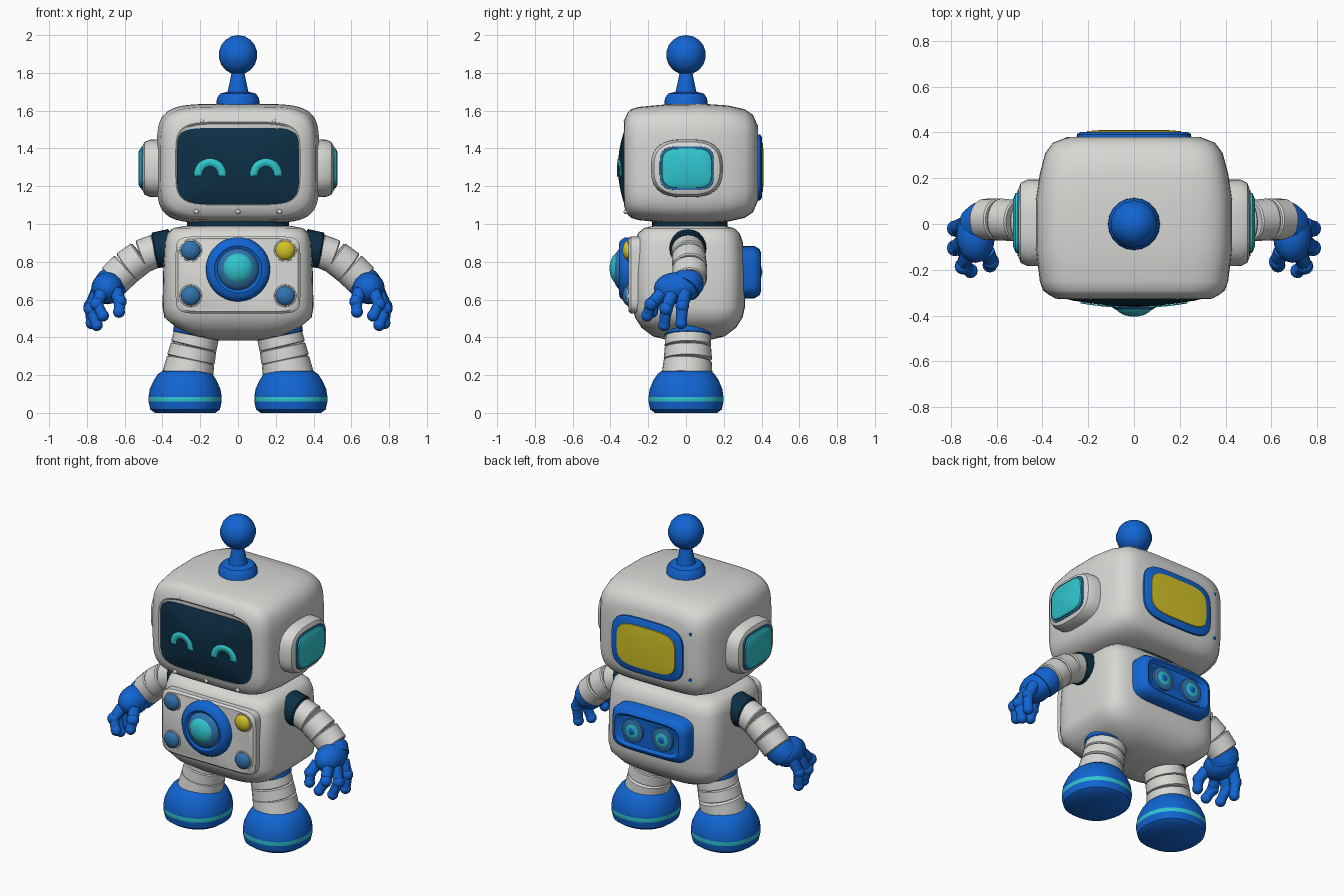
import bpy, bmesh, math
from mathutils import Vector, Matrix

cube = bpy.data.objects.get("Cube")
if cube:
    bpy.data.objects.remove(cube, do_unlink=True)


def material(name, r, g, b):
    m = bpy.data.materials.new(name)
    m.use_nodes = True
    m.diffuse_color = (r, g, b, 1)
    bsdf = next(n for n in m.node_tree.nodes if n.type == 'BSDF_PRINCIPLED')
    bsdf.inputs["Base Color"].default_value = (r, g, b, 1)
    bsdf.inputs["Roughness"].default_value = 0.5
    return m


WHITE = material("shell white", 0.68, 0.68, 0.66)
BLUE = material("bright blue", 0.006, 0.13, 0.65)
NAVY = material("dark navy", 0.004, 0.028, 0.06)
CYAN = material("glow cyan", 0.03, 0.56, 0.62)
YELLOW = material("yellow", 0.66, 0.54, 0.02)
STEEL = material("button blue", 0.03, 0.17, 0.42)


def finish(name, bm, mat, mirror=False):
    bmesh.ops.recalc_face_normals(bm, faces=bm.faces)
    me = bpy.data.meshes.new(name)
    bm.to_mesh(me)
    bm.free()
    me.materials.append(mat)
    me.shade_smooth()
    me.set_sharp_from_angle(angle=math.radians(40))
    ob = bpy.data.objects.new(name, me)
    bpy.context.collection.objects.link(ob)
    if mirror:
        mod = ob.modifiers.new("mirror", 'MIRROR')
        mod.use_mirror_merge = False
    return ob


def skin(bm, rings):
    loops = [[bm.verts.new(p) for p in ring] for ring in rings]
    n = len(loops[0])
    for a, b in zip(loops, loops[1:]):
        for i in range(n):
            j = (i + 1) % n
            bm.faces.new((a[i], a[j], b[j], b[i]))
    bm.faces.new(loops[0])
    bm.faces.new(loops[-1])


def loft(name, axis, sections, centre, n, mat, mirror=False, count=40):
    """Stack superellipse sections (position, half width, half height) on an axis."""
    def place(p, u, v):
        return {'X': (p, u, v), 'Y': (u, p, v), 'Z': (u, v, p)}[axis]

    def power(c):
        return math.copysign(abs(c) ** (2 / n), c)

    angles = [math.tau * (i + 0.5) / count for i in range(count)]
    bm = bmesh.new()
    skin(bm, [[place(p, centre[0] + hu * power(math.cos(a)), centre[1] + hv * power(math.sin(a)))
               for a in angles] for p, hu, hv in sections])
    return finish(name, bm, mat, mirror)


def add_tube(bm, points, radii, count=20):
    pts = [Vector(p) for p in points]
    rings = []
    for i, p in enumerate(pts):
        d = (pts[min(i + 1, len(pts) - 1)] - pts[max(i - 1, 0)]).normalized()
        side = d.cross(Vector((0, 1, 0))).normalized()
        up = side.cross(d)
        rings.append([p + radii[i] * (side * math.cos(math.tau * k / count)
                                      + up * math.sin(math.tau * k / count)) for k in range(count)])
    skin(bm, rings)


def add_ball(bm, centre, radii, u=16, v=10):
    mat = Matrix.Translation(centre) @ Matrix.Diagonal((*radii, 1))
    bmesh.ops.create_uvsphere(bm, u_segments=u, v_segments=v, radius=1, matrix=mat)


def limb(name, joints, radii, mat):
    """Ringed sleeve: one pinched segment between each pair of joints."""
    bm = bmesh.new()
    for a, b, ra, rb in zip(joints, joints[1:], radii, radii[1:]):
        a, b = Vector(a), Vector(b)
        add_tube(bm, [a.lerp(b, t) for t in (0, 0.07, 0.93, 1)],
                 [ra * 0.93, ra, rb, rb * 0.93])
    return finish(name, bm, mat, True)


def dome(name, x, z, y, r, depth, mat, back=False):
    s = 1 if back else -1
    arc = [math.radians(d) for d in (0, 20, 40, 60, 80)]
    secs = [(y - s * 0.02, r, r)] + [(y + s * depth * math.sin(a), r * math.cos(a), r * math.cos(a)) for a in arc]
    return loft(name, 'Y', secs, (x, z), 2, mat, count=24)


# Head shell with a raised rim round the screen
loft("head", 'Y', [(-0.318, 0.32, 0.21), (-0.328, 0.33, 0.22), (-0.325, 0.345, 0.235),
                   (-0.308, 0.375, 0.272), (-0.29, 0.398, 0.288), (-0.25, 0.412, 0.3),
                   (-0.1, 0.43, 0.314), (0.1, 0.43, 0.316), (0.22, 0.412, 0.308),
                   (0.31, 0.388, 0.288), (0.355, 0.355, 0.258), (0.38, 0.29, 0.2)],
     (0, 1.32), 5, WHITE, count=56)


# Domed screen and smiling eyes that follow its curve
SW, SH, SZ = 0.322, 0.208, 1.3


def screen_y(s):
    return -0.36 + 0.038 * s * s


loft("screen", 'Y', [(-0.31, SW, SH)] + [(screen_y(s), SW * s, SH * s)
     for s in (1, 0.9, 0.8, 0.65, 0.5, 0.35, 0.2, 0.05)], (0, SZ), 7, NAVY, count=56)

bm = bmesh.new()
rows = []
for i in range(17):
    a = math.radians(-8 + 196 * i / 16)
    row = []
    for r in (0.043, 0.064, 0.085):
        x, z = 0.148 + r * math.cos(a), 1.262 + r * math.sin(a)
        s = (abs(x / SW) ** 7 + abs((z - SZ) / SH) ** 7) ** (1 / 7)
        row.append(bm.verts.new((x, screen_y(s) - 0.004, z)))
    rows.append(row)
for p, q in zip(rows, rows[1:]):
    for k in range(2):
        bm.faces.new((p[k], p[k + 1], q[k + 1], q[k]))
eyes = finish("eyes", bm, CYAN, True)
solid = eyes.modifiers.new("thickness", 'SOLIDIFY')
solid.thickness = 0.006
solid.offset = 0

# Ear pods
loft("ear_pod", 'X', [(0.39, 0.19, 0.155), (0.465, 0.19, 0.152), (0.495, 0.175, 0.14),
                      (0.505, 0.15, 0.12)], (0.005, 1.295), 2.8, WHITE, True)
loft("ear_rim", 'X', [(0.49, 0.146, 0.118), (0.51, 0.144, 0.116)], (0.005, 1.295), 4, STEEL, True)
loft("ear_light", 'X', [(0.5, 0.135, 0.108), (0.518, 0.13, 0.104), (0.528, 0.105, 0.085)],
     (0.005, 1.295), 4, CYAN, True)

# Rear head window
loft("rear_window_frame", 'Y', [(0.35, 0.25, 0.175), (0.392, 0.25, 0.175), (0.402, 0.235, 0.16)],
     (0, 1.3), 4, BLUE)
loft("rear_window", 'Y', [(0.39, 0.212, 0.138), (0.406, 0.205, 0.132), (0.41, 0.15, 0.09)],
     (0, 1.3), 4, YELLOW)

# Small bolts on the head
for x, z in ((-0.19, 1.545), (0.19, 1.545), (-0.22, 1.065), (0, 1.065), (0.22, 1.065)):
    dome("face_bolt", x, z, -0.318, 0.013, 0.012, WHITE)
for z in (1.17, 1.46):
    loft("rear_rivet", 'Y', [(0.34, 0.01, 0.01), (0.378, 0.01, 0.01)], (-0.29, z), 6, BLUE, count=12)

# Antenna
bm = bmesh.new()
add_tube(bm, [(0, 0, z) for z in (1.61, 1.665, 1.69, 1.7, 1.74, 1.82)],
         [0.115, 0.112, 0.095, 0.055, 0.046, 0.03])
finish("antenna_stem", bm, BLUE)
bm = bmesh.new()
add_ball(bm, (0, 0, 1.895), (0.105,) * 3, 14, 9)
finish("antenna_ball", bm, BLUE)

# Torso and neck
loft("neck", 'Z', [(0.95, 0.27, 0.2), (1.05, 0.27, 0.2)], (0, 0.02), 3, NAVY)
loft("torso", 'Z', [(0.383, 0.1, 0.1), (0.405, 0.22, 0.19), (0.45, 0.325, 0.25), (0.505, 0.39, 0.285),
                    (0.56, 0.4, 0.297), (0.75, 0.396, 0.297), (0.9, 0.388, 0.287),
                    (0.95, 0.374, 0.27), (0.978, 0.345, 0.24), (0.99, 0.28, 0.19)],
     (0, 0.015), 5, WHITE, count=56)
loft("chest_panel", 'Y', [(-0.24, 0.33, 0.205), (-0.292, 0.33, 0.205), (-0.304, 0.318, 0.193)],
     (0, 0.73), 9, WHITE)

# Chest lamp and buttons
loft("lamp_ring", 'Y', [(-0.28, 0.17, 0.17), (-0.325, 0.17, 0.17), (-0.35, 0.15, 0.15),
                        (-0.356, 0.125, 0.125), (-0.345, 0.11, 0.11)], (0, 0.76), 2, BLUE)
dome("lamp_collar", 0, 0.76, -0.34, 0.112, 0.05, STEEL)
dome("lamp", 0, 0.765, -0.35, 0.088, 0.055, CYAN)
for x in (-0.25, 0.25):
    for z in (0.86, 0.62):
        yellow = x > 0 and z > 0.7
        loft("button_rim", 'Y', [(-0.29, 0.062, 0.062), (-0.31, 0.058, 0.058)], (x, z), 2, WHITE, count=24)
        dome("button", x, z, -0.305, 0.053, 0.032, YELLOW if yellow else STEEL)

# Backpack panel with two round vents
loft("back_panel", 'Y', [(0.26, 0.265, 0.14), (0.36, 0.265, 0.14), (0.39, 0.245, 0.122),
                         (0.397, 0.225, 0.102), (0.38, 0.205, 0.086)], (0, 0.745), 5, BLUE)
for x in (-0.105, 0.105):
    loft("vent_ring", 'Y', [(0.37, 0.075, 0.075), (0.392, 0.072, 0.072), (0.396, 0.06, 0.06)],
         (x, 0.745), 2, STEEL, count=24)
    dome("vent_light", x, 0.745, 0.392, 0.05, 0.008, CYAN, True)
    dome("vent_core", x, 0.745, 0.394, 0.025, 0.01, BLUE, True)

# Arms
limb("shoulder_cuff", [(0.35, 0.01, 0.875), (0.445, 0.01, 0.86)], [0.1, 0.095], NAVY)
limb("arm", [(0.425, 0.01, 0.862), (0.51, 0.015, 0.828), (0.59, 0.02, 0.768), (0.66, 0.02, 0.7)],
     [0.088, 0.09, 0.092, 0.09], WHITE)

# Hands: wrist, palm and jointed fingers
bm = bmesh.new()
add_tube(bm, [(0.64, 0.015, 0.72), (0.665, 0.01, 0.69), (0.69, -0.01, 0.66)], [0.075, 0.088, 0.085])
add_ball(bm, (0.692, -0.05, 0.66), (0.085, 0.12, 0.085))
fingers = [[(0.645, -0.12, 0.64), (0.625, -0.165, 0.59), (0.63, -0.18, 0.535)],
           [(0.725, -0.13, 0.63), (0.748, -0.185, 0.575), (0.715, -0.205, 0.515)],
           [(0.745, -0.075, 0.625), (0.782, -0.105, 0.55), (0.748, -0.115, 0.465)],
           [(0.745, -0.005, 0.64), (0.782, -0.02, 0.565), (0.775, -0.025, 0.475)]]
for joints in fingers:
    add_tube(bm, joints, [0.036, 0.032, 0.028], 12)
    for p, r in zip(joints[1:], (0.036, 0.032)):
        add_ball(bm, p, (r, r, r), 12, 8)
finish("hand", bm, BLUE, True)

# Legs
limb("hip_cuff", [(0.205, 0.01, 0.48), (0.22, 0.01, 0.405)], [0.13, 0.127], BLUE)
limb("leg", [(0.217, 0.01, 0.425), (0.235, 0.01, 0.35), (0.25, 0.01, 0.28), (0.268, 0.005, 0.19)],
     [0.12, 0.123, 0.128, 0.135], WHITE)

# Feet with a cyan stripe picked by height
foot = loft("foot", 'Z', [(0.0, 0.16, 0.165), (0.018, 0.185, 0.19), (0.06, 0.194, 0.199),
                          (0.085, 0.194, 0.199), (0.125, 0.188, 0.193), (0.17, 0.168, 0.175),
                          (0.205, 0.145, 0.152), (0.222, 0.12, 0.13)], (0.28, 0), 2.2, BLUE, True)
foot.data.materials.append(CYAN)
for f in foot.data.polygons:
    if 0.062 < f.center.z < 0.083:
        f.material_index = 1
